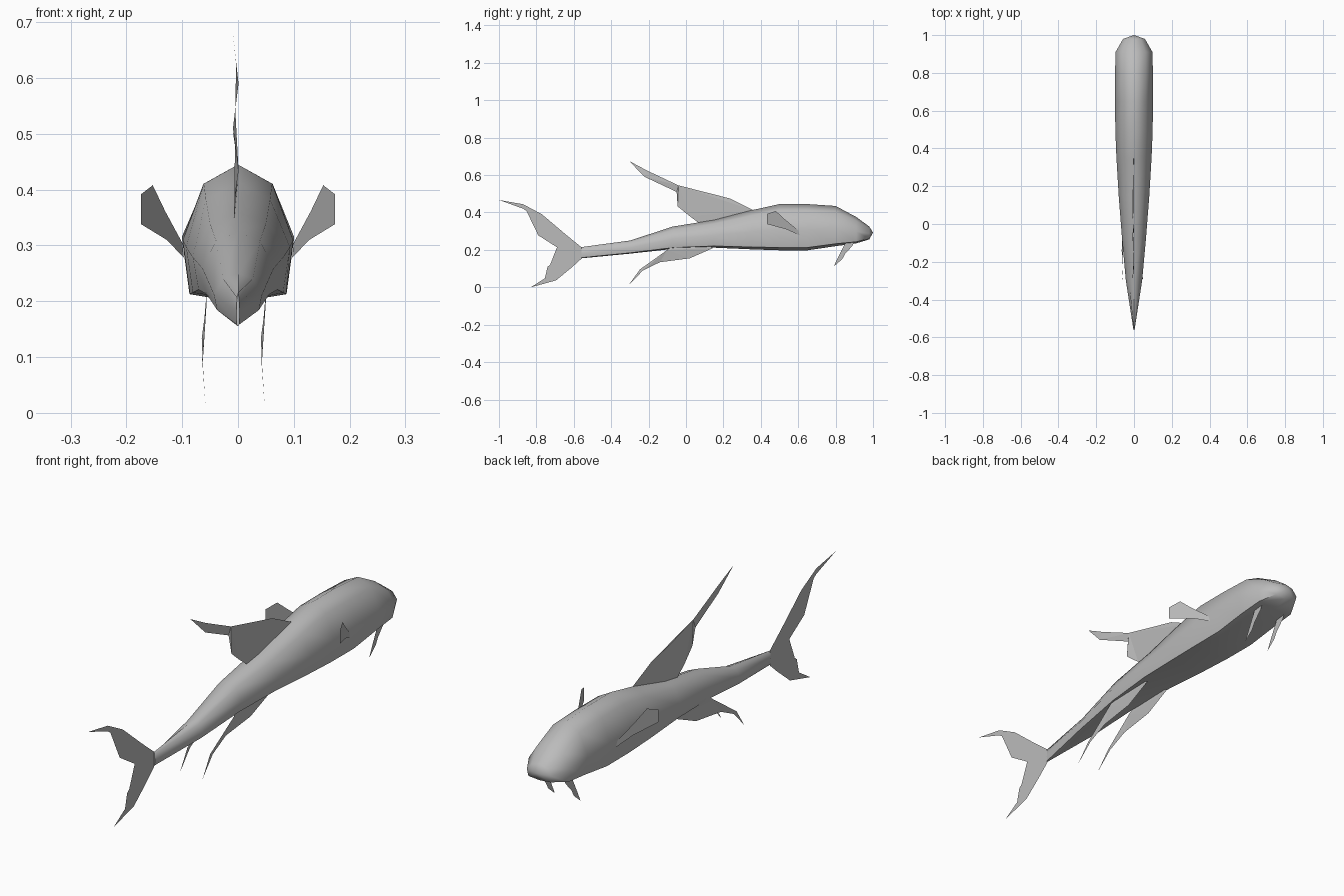
import bpy
import bmesh
import math

cube = bpy.data.objects.get("Cube")
if cube:
    bpy.data.objects.remove(cube, do_unlink=True)

# One plain grey for the whole fish
grey = bpy.data.materials.new("soft_grey")
grey.use_nodes = True
color = (0.5, 0.5, 0.5, 1)
grey.diffuse_color = color
grey.node_tree.nodes["Principled BSDF"].inputs["Base Color"].default_value = color


def finish(bm, name):
    mesh = bpy.data.meshes.new(name)
    bm.to_mesh(mesh)
    bm.free()
    mesh.materials.append(grey)
    obj = bpy.data.objects.new(name, mesh)
    bpy.context.collection.objects.link(obj)
    return obj


def sheet(name, outline, x_of):
    """Flat fin from a (y, z) outline; x_of gives the sideways position."""
    bm = bmesh.new()
    face = bm.faces.new([bm.verts.new((x_of(y, z), y, z)) for y, z in outline])
    bmesh.ops.triangulate(bm, faces=[face])
    return finish(bm, name)


# Body stations: y, half width, bottom z, top z
STATIONS = [
    (-0.56, 0.003, 0.155, 0.215), (-0.3, 0.043, 0.18, 0.25),
    (-0.07, 0.064, 0.205, 0.325), (0.15, 0.081, 0.212, 0.36),
    (0.35, 0.093, 0.203, 0.412), (0.5, 0.099, 0.198, 0.445),
    (0.65, 0.1, 0.198, 0.445), (0.8, 0.1, 0.22, 0.435),
    (0.91, 0.098, 0.235, 0.376), (0.98, 0.058, 0.256, 0.325),
]
# Half cross-section, as fractions of half width and height
HALF = [(0, 1), (0.62, 0.86), (1, 0.45), (0.87, 0.06), (0, 0)]
SECTION = HALF + [(-u, v) for u, v in HALF[-2:0:-1]]

# Body: a lofted eight-sided tube closed by the snout
bm = bmesh.new()
rings = [[bm.verts.new((u * w, y, lo + v * (hi - lo))) for u, v in SECTION]
         for y, w, lo, hi in STATIONS]
count = len(SECTION)
for a, b in zip(rings, rings[1:]):
    for i in range(count):
        j = (i + 1) % count
        bm.faces.new((a[i], a[j], b[j], b[i]))
snout = bm.verts.new((0, 1, 0.293))
for i in range(count):
    bm.faces.new((rings[-1][i], rings[-1][(i + 1) % count], snout))
bm.faces.new(rings[0])
bmesh.ops.recalc_face_normals(bm, faces=bm.faces)
body = finish(bm, "body")
bpy.ops.object.select_all(action="DESELECT")
body.select_set(True)
bpy.context.view_layer.objects.active = body
bpy.ops.object.shade_smooth_by_angle(angle=math.radians(60))

# Forked tail fin
sheet("tail_fin", [
    (-1, 0.467), (-0.87, 0.444), (-0.77, 0.39), (-0.64, 0.28), (-0.56, 0.215),
    (-0.56, 0.152), (-0.61, 0.107), (-0.695, 0.037), (-0.83, 0.0),
    (-0.755, 0.048), (-0.74, 0.11), (-0.695, 0.145), (-0.69, 0.214),
    (-0.79, 0.278), (-0.8, 0.37), (-0.87, 0.42)], lambda y, z: 0)

# Swept dorsal fin, bowed slightly sideways
sheet("dorsal_fin", [
    (-0.305, 0.676), (-0.21, 0.625), (-0.04, 0.545), (0.13, 0.5),
    (0.235, 0.475), (0.365, 0.41), (0.33, 0.385), (0.08, 0.335),
    (0.02, 0.38), (-0.045, 0.433), (-0.05, 0.51), (-0.22, 0.59)],
    lambda y, z: -0.004 - 0.005 * math.sin(40 * z))

# Paired fins and barbels
PELVIC = [(-0.305, 0.014), (-0.246, 0.096), (-0.1, 0.2), (-0.07, 0.225),
          (0.1, 0.235), (0.145, 0.21), (0.02, 0.155), (-0.14, 0.134), (-0.23, 0.09)]
PECTORAL = [(0.433, 0.392), (0.48, 0.408), (0.53, 0.362), (0.6, 0.305),
            (0.607, 0.278), (0.537, 0.31), (0.433, 0.338)]
BARBEL = [(0.79, 0.112), (0.815, 0.165), (0.85, 0.235), (0.9, 0.245),
          (0.89, 0.222), (0.85, 0.178), (0.835, 0.15)]
for side, s, pelvic_x in (("left", 1, 0.045), ("right", -1, -0.061)):
    sheet(side + "_pelvic_fin", PELVIC, lambda y, z: pelvic_x + 0.005 * math.sin(40 * z))
    sheet(side + "_pectoral_fin", PECTORAL, lambda y, z: s * (0.1 + 0.44 * (0.6 - y)))
    sheet(side + "_barbel", BARBEL, lambda y, z: s * 0.06)
